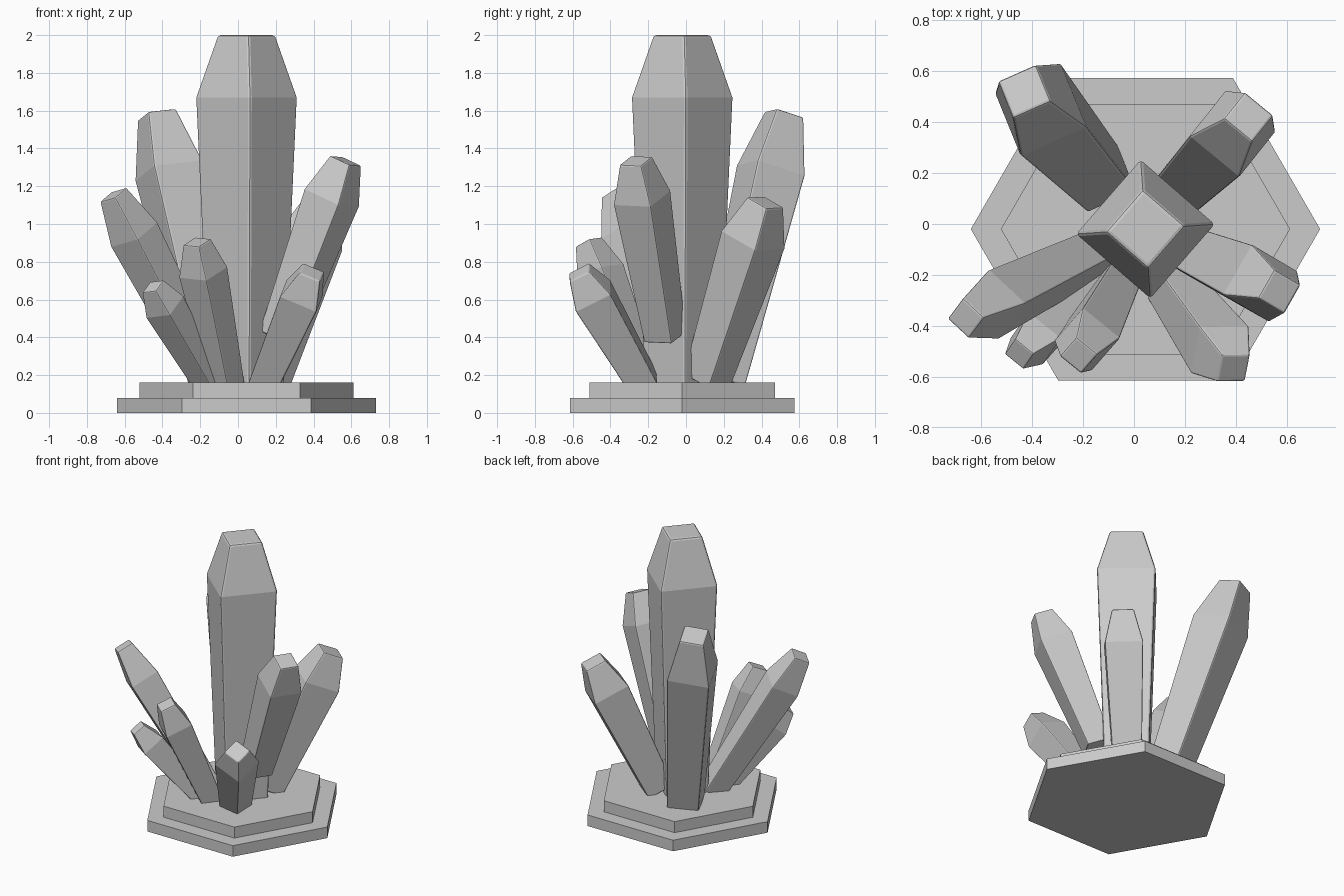
import bpy, bmesh, math
from mathutils import Vector

if "Cube" in bpy.data.objects:
    bpy.data.objects.remove(bpy.data.objects["Cube"])

CX, CY = 0.045, -0.02  # shared centre of base and main crystal


def make_object(name, rings, bevel=0.0):
    """Skin a stack of equal-sized rings, capped at both ends."""
    bm = bmesh.new()
    loops = [[bm.verts.new(p) for p in ring] for ring in rings]
    n = len(loops[0])
    for a, b in zip(loops, loops[1:]):
        for i in range(n):
            j = (i + 1) % n
            bm.faces.new((a[i], a[j], b[j], b[i]))
    bm.faces.new(loops[0][::-1])
    bm.faces.new(loops[-1])
    bmesh.ops.recalc_face_normals(bm, faces=bm.faces)
    mesh = bpy.data.meshes.new(name)
    bm.to_mesh(mesh)
    bm.free()
    obj = bpy.data.objects.new(name, mesh)
    bpy.context.collection.objects.link(obj)
    if bevel:
        mod = obj.modifiers.new("soft_edges", "BEVEL")
        mod.width = bevel
        mod.segments = 2
    return obj


def ring(sides, radius, phase=0.0):
    return [Vector((radius * math.cos(phase + 2 * math.pi * i / sides),
                    radius * math.sin(phase + 2 * math.pi * i / sides), 0))
            for i in range(sides)]


def slab(name, radius, z0, z1):
    make_object(name, [[p + Vector((CX, CY, z)) for p in ring(6, radius)]
                       for z in (z0, z1)])


def crystal(name, foot, tip, radius, turn, shoulder=0.79):
    """Square crystal widening to a shoulder, then narrowing to a flat tip."""
    foot, tip = Vector(foot), Vector(tip)
    tilt = Vector((0, 0, 1)).rotation_difference(tip - foot)
    rings = []
    for t, scale in ((0, 0.74), (shoulder, 1.0), (1, 0.57)):
        centre = foot.lerp(tip, t)
        rings.append([centre + tilt @ p
                      for p in ring(4, radius * scale, math.radians(turn))])
    make_object(name, rings, bevel=0.05 * radius)


# Stepped hexagonal base
slab("base_lower", 0.685, 0.0, 0.08)
slab("base_upper", 0.567, 0.08, 0.16)

# Crystals: name, foot, tip, shoulder radius, turn in degrees
crystal("main_crystal", (CX, CY, 0.12), (CX, CY, 2.0), 0.272, 4, 0.824)
for args in (
    ("back_left_crystal", (-0.125, 0.18, 0.16), (-0.43, 0.52, 1.58), 0.20, -22),
    ("back_right_crystal", (0.15, 0.11, 0.17), (0.45, 0.42, 1.115), 0.178, 6),
    ("right_crystal", (0.22, -0.11, 0.40), (0.57, -0.265, 1.335), 0.16, 15),
    ("front_right_crystal", (0.135, -0.22, 0.15), (0.39, -0.565, 0.745), 0.147, 40),
    ("front_crystal", (-0.06, -0.22, 0.14), (-0.217, -0.515, 0.905), 0.132, 5),
    ("front_left_crystal", (-0.15, -0.22, 0.15), (-0.45, -0.51, 0.67), 0.115, 8),
    ("left_crystal", (-0.135, -0.11, 0.15), (-0.66, -0.37, 1.155), 0.14, 5),
):
    crystal(*args)
